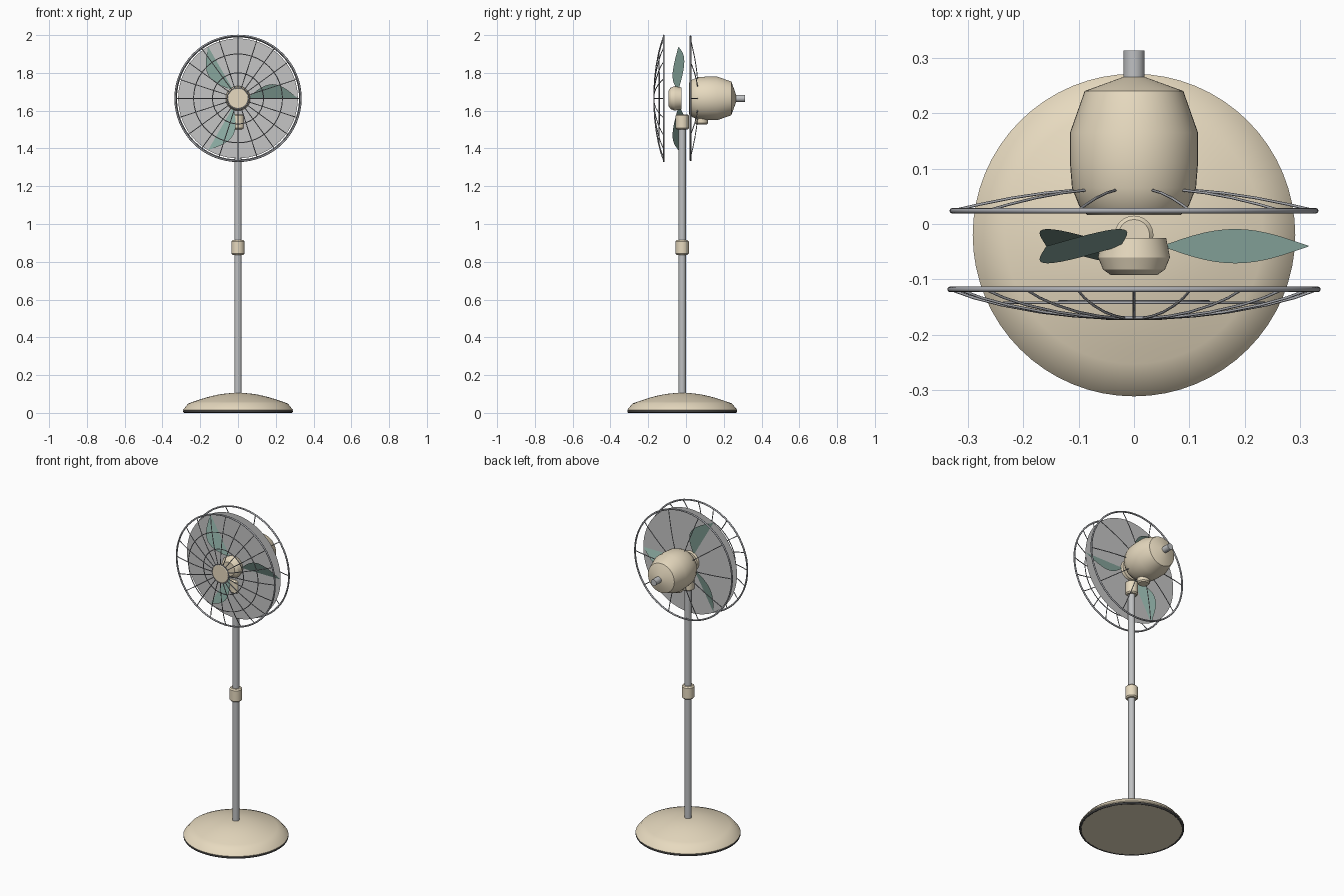
import bpy
import bmesh
from math import pi, sin, cos, radians
from mathutils import Matrix, Vector

old = bpy.data.objects.get("Cube")
if old:
    bpy.data.objects.remove(old, do_unlink=True)


def material(name, rgb):
    m = bpy.data.materials.new(name)
    m.use_nodes = True
    color = (*rgb, 1)
    m.diffuse_color = color
    m.node_tree.nodes["Principled BSDF"].inputs["Base Color"].default_value = color
    return m


CREAM = material("cream enamel", (0.81, 0.71, 0.53))
STEEL = material("brushed steel", (0.52, 0.53, 0.54))
WIRE = material("grey wire", (0.40, 0.41, 0.44))
TEAL = material("teal blade", (0.26, 0.41, 0.36))
HAZE = material("pale grey disc", (0.56, 0.56, 0.56))
RUBBER = material("dark rubber", (0.05, 0.05, 0.05))

HEAD_Z = 1.665          # height of the fan axis
STAND_Y = -0.02         # stand sits slightly forward
BLADE_Y = -0.04         # plane of the blades


def select(ob):
    bpy.ops.object.select_all(action="DESELECT")
    ob.select_set(True)
    bpy.context.view_layer.objects.active = ob


def finish(bm, name, mat, smooth=0):
    """Link the mesh; smooth is the sharp-edge angle in degrees, 0 for flat."""
    mesh = bpy.data.meshes.new(name)
    bm.to_mesh(mesh)
    bm.free()
    mesh.materials.append(mat)
    ob = bpy.data.objects.new(name, mesh)
    bpy.context.collection.objects.link(ob)
    if smooth:
        select(ob)
        bpy.ops.object.shade_smooth_by_angle(angle=radians(smooth))


def lathe(name, profile, mat, along_y=False, y=0.0, sides=48, smooth=25):
    """Revolve (radius, position) points about z, or about the fan axis."""
    bm = bmesh.new()
    rings = []
    for r, h in profile:
        ring = []
        for i in range(sides):
            a = 2 * pi * i / sides
            if along_y:
                co = (r * cos(a), h, HEAD_Z + r * sin(a))
            else:
                co = (r * cos(a), y + r * sin(a), h)
            ring.append(bm.verts.new(co))
        rings.append(ring)
    for lo, hi in zip(rings, rings[1:]):
        for i in range(sides):
            j = (i + 1) % sides
            bm.faces.new((lo[i], lo[j], hi[j], hi[i]))
    bm.faces.new(rings[0])
    bm.faces.new(rings[-1])
    bmesh.ops.recalc_face_normals(bm, faces=bm.faces)
    finish(bm, name, mat, smooth)


def torus(name, radius, tube, location, mat, tilt=0.0):
    bpy.ops.mesh.primitive_torus_add(
        major_radius=radius, minor_radius=tube, major_segments=64, minor_segments=8,
        location=location, rotation=(tilt, 0, 0))
    ob = bpy.context.object
    ob.name = name
    ob.data.materials.append(mat)
    bpy.ops.object.shade_smooth()


def guard_ring(name, radius, y, tube):
    torus(name, radius, tube, (0, y, HEAD_Z), WIRE, pi / 2)


def spokes(name, path, count, tube):
    """Repeat one bent wire, given as (radius, y) points, around the axis."""
    curve = bpy.data.curves.new(name, "CURVE")
    curve.dimensions = "3D"
    curve.bevel_depth = tube
    curve.bevel_resolution = 1
    curve.use_fill_caps = True
    for k in range(count):
        a = 2 * pi * k / count
        s = curve.splines.new("POLY")
        s.points.add(len(path) - 1)
        for p, (r, y) in zip(s.points, path):
            p.co = (r * cos(a), y, HEAD_Z + r * sin(a), 1)
    curve.materials.append(WIRE)
    ob = bpy.data.objects.new(name, curve)
    bpy.context.collection.objects.link(ob)
    select(ob)
    bpy.ops.object.convert(target="MESH")


def collar(name, z0, z1, radius=0.035, y=STAND_Y):
    b = 0.007
    lathe(name, [(radius - b, z0), (radius, z0 + b), (radius, z1 - b),
                 (radius - b, z1)], CREAM, y=y, sides=32)


# Stand: domed base on a rubber ring, pole, height collar and neck collar
dome = [(0.284, 0.002), (0.291, 0.016), (0.263, 0.05)]
for k in range(1, 9):
    t = k / 8
    dome.append((0.263 + (0.018 - 0.263) * t, 0.05 + 0.055 * sin(t * pi / 2)))
lathe("base", dome, CREAM, y=STAND_Y, sides=64, smooth=45)
torus("foot_ring", 0.284, 0.007, (0, STAND_Y, 0.007), RUBBER)
lathe("pole", [(0.0195, 0.09), (0.0195, 1.52)], STEEL, y=STAND_Y, sides=24)
collar("height_collar", 0.836, 0.915)
collar("neck_collar", 1.50, 1.581)

# Motor housing, rear knob and the tilt knob underneath
lathe("motor_housing", [(0.084, 0.016), (0.099, 0.033), (0.112, 0.065), (0.1155, 0.11),
                        (0.1155, 0.165), (0.089, 0.24), (0.02, 0.265)], CREAM, True)
lathe("rear_knob", [(0.019, 0.255), (0.019, 0.313)], STEEL, True, sides=24)
collar("tilt_knob", 1.527, 1.58, 0.035, 0.082)

# Hub, blades and the thin disc they turn in
lathe("hub", [(0.042, -0.092), (0.056, -0.082), (0.065, -0.06), (0.058, -0.025)],
      CREAM, True)

bm = bmesh.new()
pitch = Vector((0, -0.031, 0.075))
center = Vector((0, BLADE_Y, HEAD_Z))
steps = 14
for k in range(3):
    turn = Matrix.Rotation(-2 * pi * k / 3, 3, "Y")
    rows = []
    for i in range(steps + 1):
        t = i / steps
        mid = Vector((0.05 + 0.265 * t, 0, 0))
        half = pitch * max(sin(pi * t), 0.02)
        rows.append([bm.verts.new(center + turn @ (mid + half * s)) for s in (-1, 0, 1)])
    for a, b in zip(rows, rows[1:]):
        for j in range(2):
            bm.faces.new((a[j], b[j], b[j + 1], a[j + 1]))
finish(bm, "blades", TEAL)

bm = bmesh.new()
bmesh.ops.create_circle(
    bm, cap_ends=True, radius=0.317, segments=64,
    matrix=Matrix.Translation(center) @ Matrix.Rotation(pi / 2, 4, "X"))
finish(bm, "blade_disc", HAZE)

# Front guard
guard_ring("front_rim", 0.332, -0.118, 0.005)
guard_ring("front_outer_wire", 0.235, -0.142, 0.0025)
guard_ring("front_inner_wire", 0.135, -0.14, 0.0025)
guard_ring("front_cap_rim", 0.056, -0.169, 0.003)
spokes("front_spokes", [(0.05, -0.17), (0.11, -0.166), (0.17, -0.159), (0.24, -0.146),
                        (0.29, -0.133), (0.332, -0.118)], 20, 0.0025)
lathe("front_cap", [(0.05, -0.173), (0.055, -0.17), (0.055, -0.166)], CREAM, True)

# Rear guard
guard_ring("rear_rim", 0.328, 0.024, 0.005)
spokes("rear_spokes", [(0.108, 0.061), (0.16, 0.056), (0.22, 0.047), (0.28, 0.035),
                       (0.328, 0.024)], 10, 0.0025)
